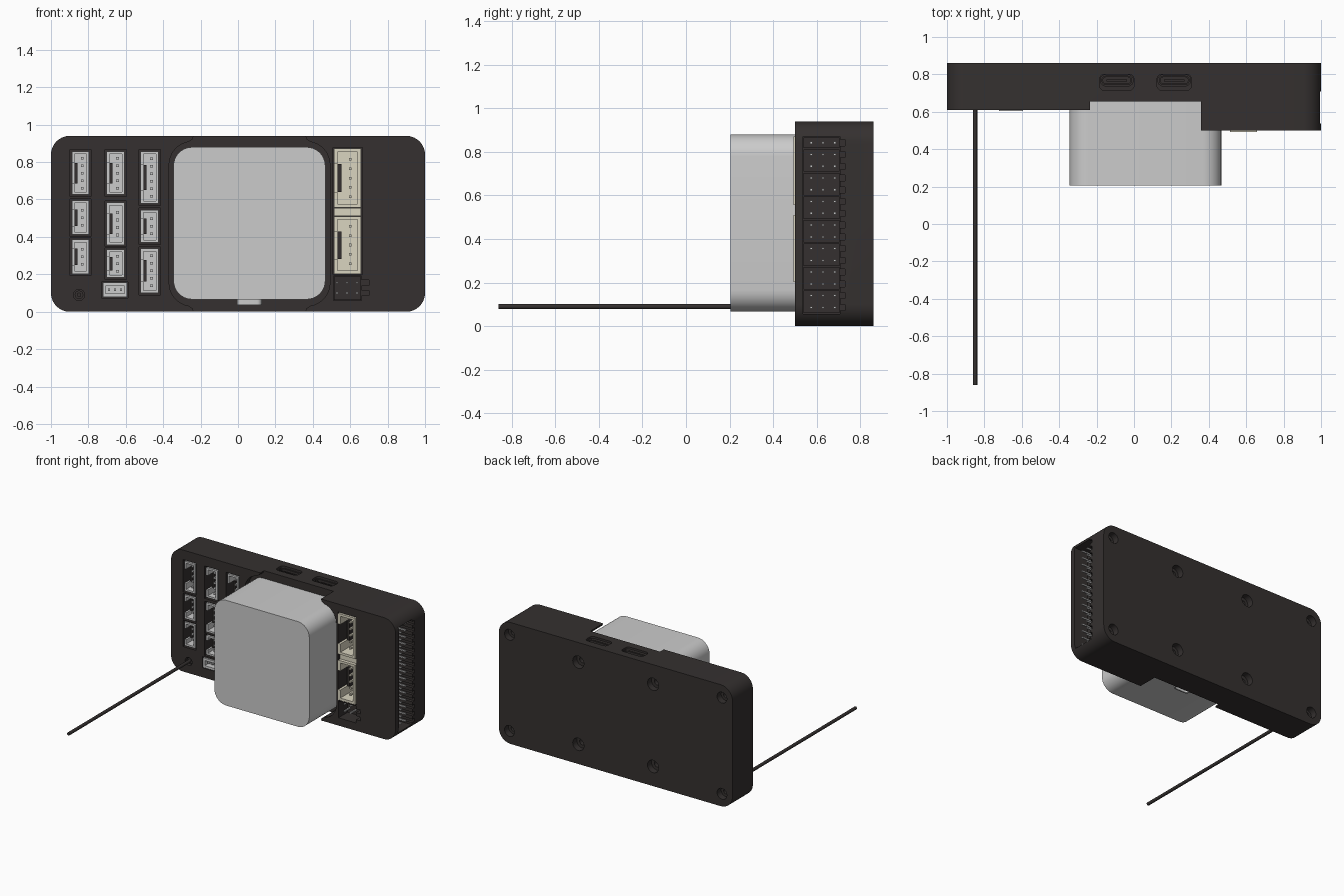
import bpy, bmesh, math
from mathutils import Vector

if "Cube" in bpy.data.objects:
    bpy.data.objects.remove(bpy.data.objects["Cube"])


def mat(name, r, g, b):
    m = bpy.data.materials.new(name)
    m.diffuse_color = (r, g, b, 1)
    m.use_nodes = True
    m.node_tree.nodes["Principled BSDF"].inputs["Base Color"].default_value = m.diffuse_color
    return m


DARK = mat("dark_plastic", 0.035, 0.030, 0.029)
CREAM = mat("cream_plastic", 0.70, 0.66, 0.53)
ORDER = {'x': lambda p, t: (t, p[0], p[1]),
         'y': lambda p, t: (p[0], t, p[1]),
         'z': lambda p, t: (p[0], p[1], t)}


def finish(name, bm, material=None):
    bmesh.ops.recalc_face_normals(bm, faces=bm.faces[:])
    me = bpy.data.meshes.new(name)
    bm.to_mesh(me)
    bm.free()
    ob = bpy.data.objects.new(name, me)
    bpy.context.collection.objects.link(ob)
    if material:
        me.materials.append(material)
    return ob


def prism(name, pts, axis, a, b, material=None):
    """Extrude a 2D outline along an axis from a to b."""
    bm = bmesh.new()
    lo = [bm.verts.new(ORDER[axis](p, a)) for p in pts]
    hi = [bm.verts.new(ORDER[axis](p, b)) for p in pts]
    bm.faces.new(lo)
    bm.faces.new(hi)
    for i in range(len(pts)):
        j = (i + 1) % len(pts)
        bm.faces.new((lo[i], lo[j], hi[j], hi[i]))
    return finish(name, bm, material)


def boxes(name, specs, material=None):
    """One object from boxes given as (x0, x1, y0, y1, z0, z1)."""
    bm = bmesh.new()
    for s in specs:
        vs = bmesh.ops.create_cube(bm, size=1)['verts']
        for v in vs:
            v.co = Vector([s[2 * i] + (s[2 * i + 1] - s[2 * i]) * (v.co[i] + 0.5) for i in range(3)])
    return finish(name, bm, material)


def rrect(u0, u1, v0, v1, r, n=8):
    pts = []
    for k, (u, v) in enumerate(((u1 - r, v1 - r), (u0 + r, v1 - r), (u0 + r, v0 + r), (u1 - r, v0 + r))):
        for i in range(n + 1):
            a = math.pi / 2 * (k + i / n)
            pts.append((u + r * math.cos(a), v + r * math.sin(a)))
    return pts


def circle(u, v, r, n=24):
    return [(u + r * math.cos(2 * math.pi * i / n), v + r * math.sin(2 * math.pi * i / n)) for i in range(n)]


def rect(u0, u1, v0, v1):
    return [(u0, v0), (u1, v0), (u1, v1), (u0, v1)]


def smooth(ob):
    bpy.ops.object.select_all(action='DESELECT')
    ob.select_set(True)
    bpy.context.view_layer.objects.active = ob
    bpy.ops.object.shade_smooth_by_angle(angle=math.radians(30))


def cut(ob, cutter):
    m = ob.modifiers.new("cut", 'BOOLEAN')
    m.operation, m.solver, m.object = 'DIFFERENCE', 'EXACT', cutter
    bpy.context.view_layer.objects.active = ob
    bpy.ops.object.modifier_apply(modifier=m.name)
    bpy.data.objects.remove(cutter)


# Main case: rounded slab, thinner on the left
case = prism("case", rrect(-1, 1, 0, 0.94, 0.1), 'y', 0.5, 0.86, DARK)
cut(case, prism("c", rect(-1.1, 0.06, -0.1, 1.1), 'y', 0.4, 0.61))

# Bay for the square module, open at top and bottom
CX, CZ = 0.0615, 0.47
quarter = [(0.298, 0.6), (0.298, 0.47), (0.305, 0.452)]
quarter += [(0.305 + 0.125 * math.sin(a), 0.315 + 0.125 * math.cos(a))
            for a in [math.radians(10 * i) for i in range(1, 10)]]
right = quarter + [(u, -v) for u, v in reversed(quarter)]
bay = [(CX + u, CZ + v) for u, v in right] + [(CX - u, CZ + v) for u, v in reversed(right)]
cut(case, prism("c", bay, 'y', 0.4, 0.655))

# Screw holes in the back
for sx in (-1, 1):
    for x, dz, r in ((0.91, 0.372, 0.042), (0.32, 0.318, 0.048)):
        for sz in (-1, 1):
            cut(case, prism("c", circle(sx * x, CZ + sz * dz, r), 'y', 0.81, 0.9))
            cut(case, prism("c", circle(sx * x, CZ + sz * dz, r * 0.5), 'y', 0.77, 0.82))

# Top sockets with metal-style shells inside
for i, x in enumerate((-0.092, 0.215)):
    cut(case, prism("c", rrect(x - 0.092, x + 0.092, 0.715, 0.8, 0.025, 4), 'z', 0.925, 1))
    cut(case, prism("c", rrect(x - 0.088, x + 0.088, 0.738, 0.798, 0.029, 6), 'z', 0.83, 1))
    shell = prism(f"top_socket_{i}", rrect(x - 0.082, x + 0.082, 0.743, 0.793, 0.0245, 6), 'z', 0.82, 0.925, DARK)
    cut(shell, prism("c", rrect(x - 0.074, x + 0.074, 0.751, 0.785, 0.0165, 6), 'z', 0.85, 1))
    smooth(shell)
    boxes(f"top_socket_tongue_{i}", [(x - 0.055, x + 0.055, 0.763, 0.773, 0.84, 0.915)], DARK)

# Comb-shaped recess on the right side, with header blocks and pins
ROWS, PITCH, Z0 = 15, 0.054, 0.086
comb = [(0.538, 0.872), (0.538, 0.056)]
for i in range(ROWS):
    z = Z0 + i * PITCH
    comb += [(0.708, z - 0.014), (0.731, z - 0.014), (0.731, z + 0.014), (0.708, z + 0.014)]
comb.insert(2, (0.708, 0.056))
comb.append((0.708, 0.872))
cut(case, prism("c", comb, 'x', 0.83, 1.1))
blocks, pins = [], []
for i in range(ROWS):
    z = Z0 + i * PITCH
    if i % 2 == 0:
        top = min(z + 1.5 * PITCH, 0.87)
        blocks.append((0.82, 0.88, 0.54, 0.706, z - 0.025, top - 0.004))
    for y in (0.575, 0.629, 0.683):
        pins.append((0.86, 0.96, y - 0.005, y + 0.005, z - 0.005, z + 0.005))
boxes("side_header_blocks", blocks, DARK)
boxes("side_header_pins", pins)


# Front connectors: open housing with key slot, dark key, pins
def connector(name, x0, x1, z0, z1, yf, depth, w, material, pitch):
    yb, zc = yf + depth, (z0 + z1) / 2
    slot = (z1 - z0) * 0.24
    boxes(name + "_housing", [
        (x0, x1, yb - 0.03, yb, z0, z1),
        (x1 - w, x1, yf, yb, z0, z1),
        (x0, x1, yf, yb, z0, z0 + w),
        (x0, x1, yf, yb, z1 - w, z1),
        (x0, x0 + w, yf, yb, z0, zc - slot),
        (x0, x0 + w, yf, yb, zc + slot, z1)], material)
    boxes(name + "_key", [(x0 + w, x0 + 2.2 * w, yf + depth * 0.4, yb, zc - slot, zc + slot)], DARK)
    n = max(2, int((z1 - z0 - 2 * w) / pitch))
    px = x0 + (x1 - x0) * 0.6
    boxes(name + "_pins", [(px - 0.007, px + 0.007, yf + 0.02, yb, z - 0.007, z + 0.007)
                           for z in [zc + (k - (n - 1) / 2) * pitch for k in range(n)]], material)


columns = [(-0.888, -0.797, [(0.626, 0.856), (0.412, 0.594), (0.203, 0.385)]),
           (-0.702, -0.606, [(0.626, 0.856), (0.358, 0.583), (0.182, 0.332)]),
           (-0.520, -0.424, [(0.578, 0.856), (0.37, 0.545), (0.10, 0.337)])]
for c, (x0, x1, spans) in enumerate(columns):
    for k, (z0, z1) in enumerate(spans):
        cut(case, prism("c", rect(x0 - 0.01, x1 + 0.01, z0 - 0.01, z1 + 0.01), 'y', 0.4, 0.735))
        connector(f"signal_connector_{c}{k}", x0, x1, z0, z1, 0.613, 0.125, 0.014, None, 0.04)

# Small horizontal connector, lower left
cut(case, prism("c", rect(-0.73, -0.588, 0.074, 0.16), 'y', 0.4, 0.735))
boxes("small_connector", [(-0.722, -0.594, 0.65, 0.74, 0.08, 0.155),
                          (-0.722, -0.594, 0.605, 0.74, 0.08, 0.098),
                          (-0.722, -0.594, 0.605, 0.74, 0.137, 0.155),
                          (-0.722, -0.708, 0.605, 0.74, 0.08, 0.155),
                          (-0.608, -0.594, 0.605, 0.74, 0.08, 0.155)])
boxes("small_connector_pins", [(x - 0.006, x + 0.006, 0.62, 0.7, 0.112, 0.124) for x in (-0.69, -0.658, -0.626)])

# Cream connectors in the thick right part
cut(case, prism("c", rect(0.507, 0.665, 0.198, 0.878), 'y', 0.4, 0.7))
for k, (z0, z1) in enumerate(((0.203, 0.51), (0.557, 0.872))):
    connector(f"power_connector_{k}", 0.513, 0.658, z0, z1, 0.493, 0.21, 0.018, CREAM, 0.05)
boxes("power_connector_bridge", [(0.513, 0.658, 0.515, 0.703, 0.512, 0.555)], CREAM)

# Small front header with notches below them
notched = [(0.51, 0.06), (0.66, 0.06)]
for z in (0.1, 0.155):
    notched += [(0.66, z - 0.014), (0.70, z - 0.014), (0.70, z + 0.014), (0.66, z + 0.014)]
notched += [(0.66, 0.19), (0.51, 0.19)]
cut(case, prism("c", notched, 'y', 0.4, 0.66))
boxes("front_header_block", [(0.512, 0.658, 0.61, 0.67, 0.062, 0.188)], DARK)
boxes("front_header_pins", [(x - 0.005, x + 0.005, 0.54, 0.65, z - 0.005, z + 0.005)
                            for x in (0.53, 0.583, 0.636) for z in (0.1, 0.155)])

# Antenna rod and its hole
cut(case, prism("c", circle(-0.85, 0.09, 0.03), 'y', 0.4, 0.66))
smooth(prism("antenna_collar", circle(-0.85, 0.09, 0.023), 'y', 0.625, 0.68, DARK))
smooth(prism("antenna_rod", circle(-0.85, 0.09, 0.012, 16), 'y', -0.86, 0.68, DARK))
smooth(case)

# Grey square module with a port underneath
smooth(prism("module", rrect(-0.345, 0.467, 0.066, 0.88, 0.1), 'y', 0.205, 0.658))
port = prism("module_port", rrect(-0.005, 0.127, 0.575, 0.63, 0.025, 6), 'z', 0.036, 0.08)
cut(port, prism("c", rrect(0.005, 0.117, 0.585, 0.62, 0.016, 6), 'z', 0.02, 0.07))
smooth(port)
